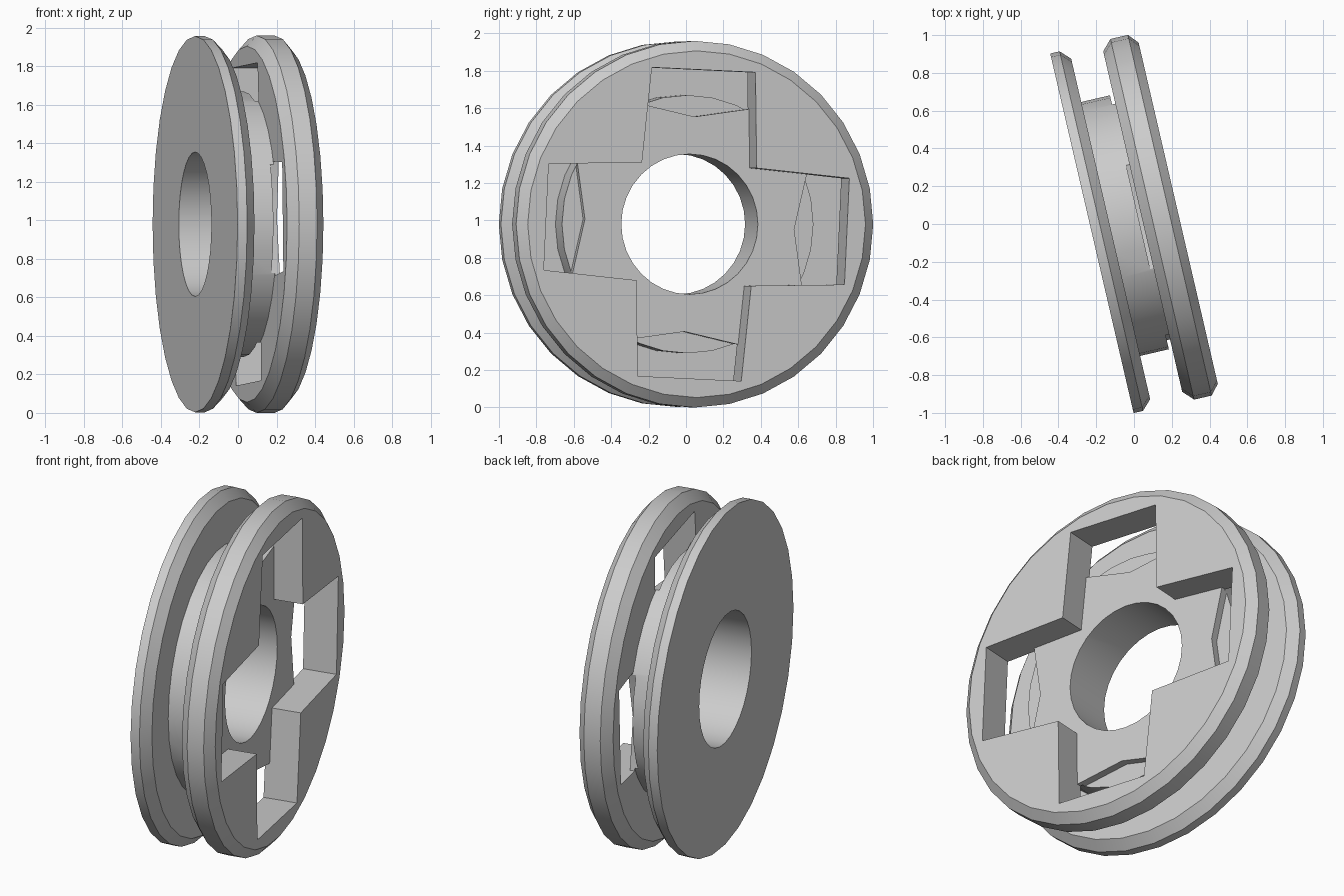
import bpy, bmesh, math
from mathutils import Matrix, Vector

cube = bpy.data.objects.get("Cube")
if cube:
    bpy.data.objects.remove(cube, do_unlink=True)

SEGMENTS = 32
TWIST = math.radians(2.7)     # turn of the cross about the spool axis
YAW = math.radians(13.06)     # turn of the spool axis about z

grey = bpy.data.materials.new("plain grey")
grey.use_nodes = True
colour = (0.6, 0.6, 0.6, 1)
grey.diffuse_color = colour
grey.node_tree.nodes["Principled BSDF"].inputs["Base Color"].default_value = colour


def to_object(name, bm):
    bmesh.ops.recalc_face_normals(bm, faces=bm.faces[:])
    mesh = bpy.data.meshes.new(name)
    bm.to_mesh(mesh)
    bm.free()
    mesh.materials.append(grey)
    obj = bpy.data.objects.new(name, mesh)
    bpy.context.collection.objects.link(obj)
    return obj


def lathe(name, profile):
    """Turn a closed (along, radius) profile about the x axis."""
    bm = bmesh.new()
    rings = []
    for i in range(SEGMENTS):
        a = 2 * math.pi * i / SEGMENTS
        rings.append([bm.verts.new((u, r * math.sin(a), r * math.cos(a))) for u, r in profile])
    n = len(profile)
    for i in range(SEGMENTS):
        p, q = rings[i], rings[(i + 1) % SEGMENTS]
        for j in range(n):
            k = (j + 1) % n
            bm.faces.new((p[j], p[k], q[k], q[j]))
    return to_object(name, bm)


def prism(name, outline, start, end):
    """Extrude a (side, up) outline along the x axis."""
    bm = bmesh.new()
    face = bm.faces.new([bm.verts.new((start, s, t)) for s, t in outline])
    out = bmesh.ops.extrude_face_region(bm, geom=[face])
    verts = [v for v in out["geom"] if isinstance(v, bmesh.types.BMVert)]
    bmesh.ops.translate(bm, verts=verts, vec=(end - start, 0, 0))
    return to_object(name, bm)


def turned(points, quarter):
    a = TWIST + quarter * math.pi / 2
    c, s = math.cos(a), math.sin(a)
    return [(x * c + y * s, y * c - x * s) for x, y in points]


def cut(target, cutter):
    mod = target.modifiers.new("cut", "BOOLEAN")
    mod.operation = "DIFFERENCE"
    mod.solver = "EXACT"
    mod.object = cutter
    bpy.context.view_layer.objects.active = target
    bpy.ops.object.modifier_apply(modifier=mod.name)
    bpy.data.objects.remove(cutter, do_unlink=True)


# Grooved wheel with two chamfered flanges, a hub and a bore
spool = lathe("spool", [
    (-0.233, 0.375), (-0.233, 0.977), (-0.182, 0.977), (-0.131, 0.925),
    (-0.131, 0.69), (0.043, 0.69), (0.043, 0.925), (0.095, 0.98),
    (0.19, 0.98), (0.236, 0.927), (0.236, 0.375)])

# Tapered arm of the cross recess
INNER, TIP_W, TIP_H = 0.315, 0.2845, 0.826
V_POINT, V_END = 0.575, 0.63
half_width = INNER + (TIP_W - INNER) * (V_END - INNER) / (TIP_H - INNER)

# Deep notch at the end of each arm, with a V-shaped inner edge
for quarter in range(4):
    notch = [(0, V_POINT), (half_width, V_END), (TIP_W, TIP_H),
             (-TIP_W, TIP_H), (-half_width, V_END)]
    cut(spool, prism("notch_cutter", turned(notch, quarter), 0.025, 0.4))

# Shallow cross recess in the right flange
cross = []
for quarter in range(4):
    cross += turned([(-INNER, INNER), (-TIP_W, TIP_H), (TIP_W, TIP_H)], quarter)
cut(spool, prism("cross_cutter", cross, 0.07, 0.4))

# Smooth shading with crisp edges, then stand the wheel in place
spool.data.transform(Matrix.Translation((0, 0, 0.98)) @ Matrix.Rotation(YAW, 4, "Z"))
corners = [v.co for v in spool.data.vertices]
low = Vector([min(c[i] for c in corners) for i in range(3)])
high = Vector([max(c[i] for c in corners) for i in range(3)])
mid = (low + high) / 2
spool.data.transform(Matrix.Translation((-mid.x, -mid.y, -low.z)))
bpy.ops.object.select_all(action="DESELECT")
spool.select_set(True)
bpy.context.view_layer.objects.active = spool
bpy.ops.object.shade_smooth_by_angle(angle=math.radians(30))
